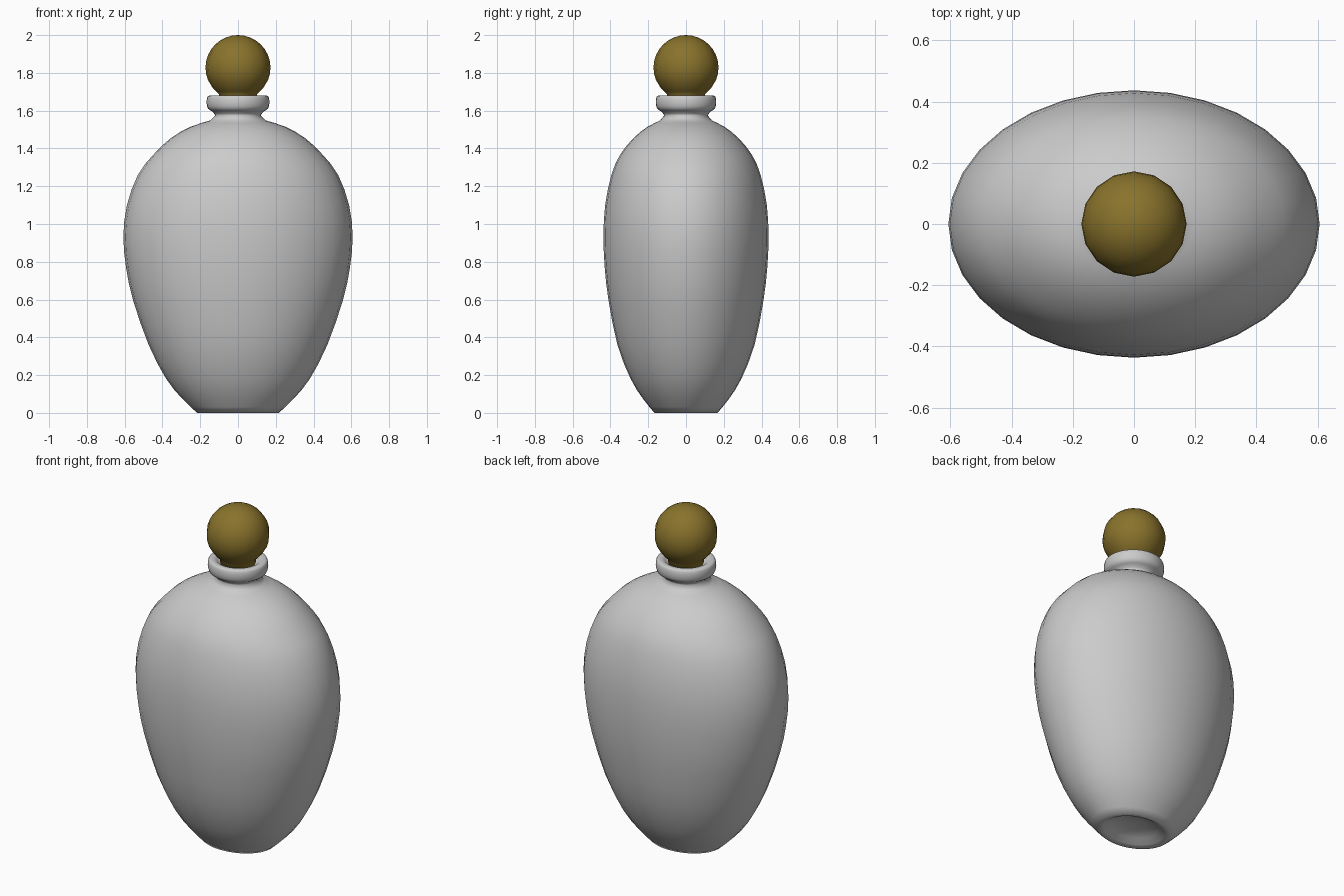
import bpy, math

if "Cube" in bpy.data.objects:
    bpy.data.objects.remove(bpy.data.objects["Cube"])


def smooth_profile(pts, steps):
    """Catmull-Rom interpolation of (rx, ry, z) rings."""
    p = [pts[0]] + pts + [pts[-1]]
    out = []
    for i in range(1, len(p) - 2):
        a, b, c, d = p[i - 1:i + 3]
        for k in range(steps):
            t = k / steps
            out.append(tuple(
                0.5 * (2 * q + (r - o) * t + (2 * o - 5 * q + 4 * r - s) * t * t
                       + (3 * q - o - 3 * r + s) * t ** 3)
                for o, q, r, s in zip(a, b, c, d)))
    return out + [pts[-1]]


def lathe(name, rings, sides, bottom, top):
    """Loft elliptical rings, closing both ends at a pole height."""
    verts, faces = [], []
    for rx, ry, z in rings:
        for i in range(sides):
            a = math.tau * i / sides
            verts.append((rx * math.cos(a), ry * math.sin(a), z))
    n = len(rings)
    verts += [(0, 0, bottom), (0, 0, top)]
    lo, hi = n * sides, n * sides + 1
    for i in range(sides):
        j = (i + 1) % sides
        for k in range(n - 1):
            faces.append((k * sides + i, k * sides + j,
                          (k + 1) * sides + j, (k + 1) * sides + i))
        faces.append((lo, j, i))
        faces.append((hi, (n - 1) * sides + i, (n - 1) * sides + j))
    mesh = bpy.data.meshes.new(name)
    mesh.from_pydata(verts, [], faces)
    obj = bpy.data.objects.new(name, mesh)
    bpy.context.collection.objects.link(obj)
    for f in mesh.polygons:
        f.use_smooth = True
    return obj


# Bottle: dished underside, oval body, round neck and rolled lip
underside = [(0.08, 0.06, 0.045), (0.14, 0.11, 0.03), (0.18, 0.14, 0.008)]
body = [(0.216, 0.167, 0.0), (0.295, 0.228, 0.075), (0.38, 0.293, 0.18),
        (0.473, 0.363, 0.36), (0.555, 0.41, 0.595), (0.592, 0.43, 0.765),
        (0.607, 0.437, 0.934), (0.588, 0.428, 1.1), (0.53, 0.395, 1.26),
        (0.45, 0.35, 1.365), (0.355, 0.278, 1.455), (0.25, 0.203, 1.515),
        (0.148, 0.137, 1.548)]
neck = [(0.12, 0.115, 1.575), (0.135, 0.13, 1.595), (0.158, 0.152, 1.61),
        (0.166, 0.16, 1.64), (0.163, 0.157, 1.67), (0.152, 0.147, 1.68),
        (0.125, 0.12, 1.678), (0.105, 0.102, 1.66)]
lathe("bottle", underside + smooth_profile(body, 2) + smooth_profile(neck, 2),
      32, 0.05, 1.64)

# Stopper: ball flaring into a short plug
R, CZ = 0.172, 1.828
plug = [(0.095, 0.095, 1.63), (0.1, 0.1, 1.685)]
ball = []
for k in range(5, 16):
    a = math.pi * (k / 16) - math.pi / 2
    if k == 5:
        a -= 0.1
    r = R * math.cos(a)
    ball.append((r, r, CZ + R * math.sin(a)))
ball.insert(0, (0.116, 0.116, 1.703))
stopper = lathe("stopper", plug + ball, 16, 1.63, 2.0)
mat = bpy.data.materials.new("stopper_gold")
mat.diffuse_color = (0.25, 0.17, 0.025, 1)
mat.use_nodes = True
mat.node_tree.nodes["Principled BSDF"].inputs["Base Color"].default_value = mat.diffuse_color
stopper.data.materials.append(mat)
